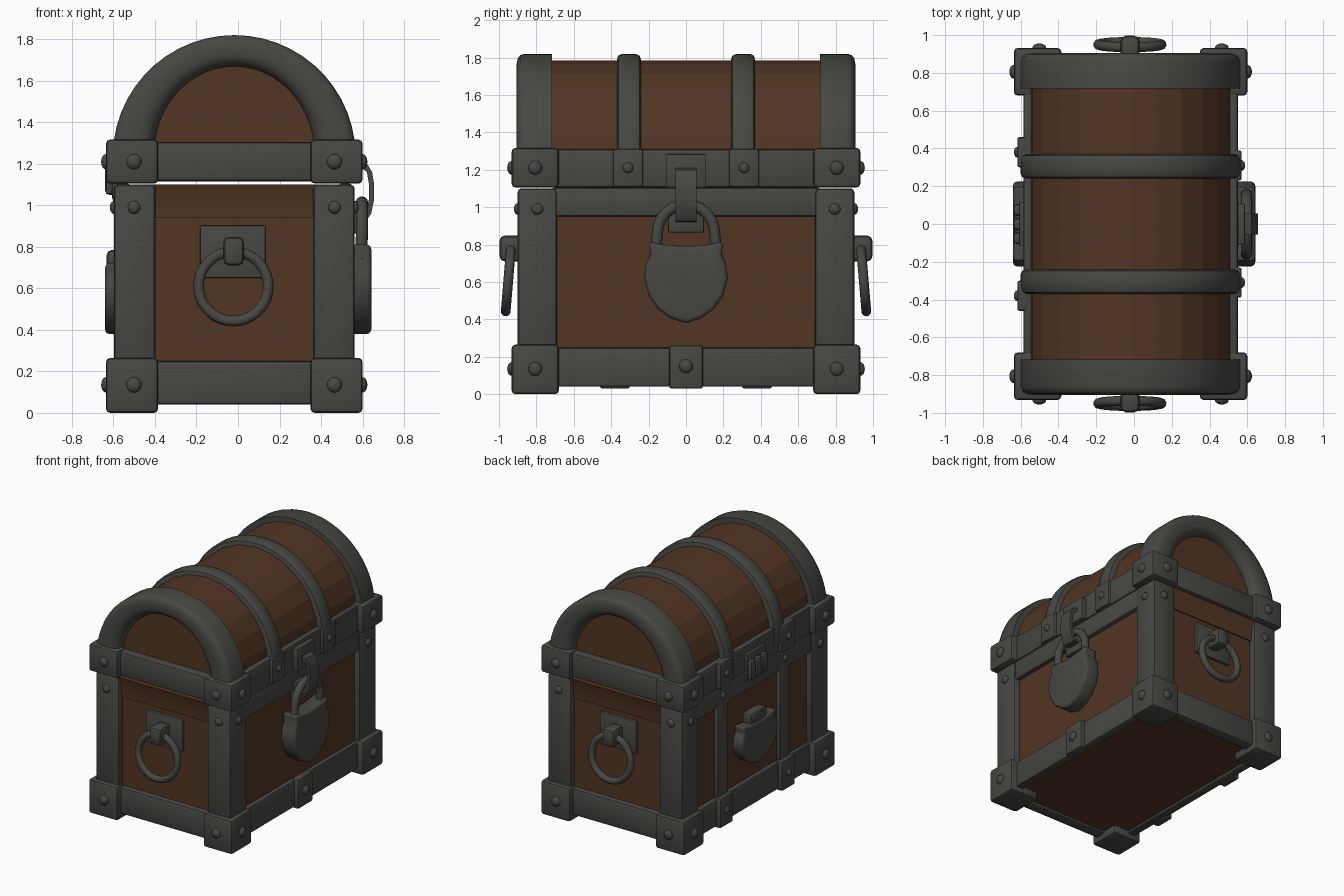
import bpy, bmesh, math
from mathutils import Vector, Matrix

if "Cube" in bpy.data.objects:
    bpy.data.objects.remove(bpy.data.objects["Cube"])

CX = -0.018          # chest body sits slightly off centre in x


def material(name, rgb):
    m = bpy.data.materials.new(name)
    m.diffuse_color = (*rgb, 1)
    m.use_nodes = True
    m.node_tree.nodes["Principled BSDF"].inputs["Base Color"].default_value = m.diffuse_color
    return m


WOOD = material("brown wood", (0.085, 0.036, 0.018))
METAL = material("dark iron", (0.062, 0.065, 0.056))


def finish(name, bm, mat, bevel=0, segs=2, angle=35):
    bmesh.ops.recalc_face_normals(bm, faces=bm.faces[:])
    if bevel:
        edges = [e for e in bm.edges if len(e.link_faces) == 2 and e.calc_face_angle() > 0.7]
        bmesh.ops.bevel(bm, geom=edges, offset=bevel, segments=segs, profile=0.5,
                        affect='EDGES', clamp_overlap=True)
    me = bpy.data.meshes.new(name)
    bm.to_mesh(me)
    bm.free()
    me.materials.append(mat)
    ob = bpy.data.objects.new(name, me)
    ob.location.x = CX
    bpy.context.collection.objects.link(ob)
    smooth(ob, angle)
    return ob


def smooth(ob, angle):
    bpy.ops.object.select_all(action='DESELECT')
    ob.select_set(True)
    bpy.context.view_layer.objects.active = ob
    bpy.ops.object.shade_smooth_by_angle(angle=math.radians(angle))


def box(name, x, y, z, mat=METAL, bevel=0.012):
    bm = bmesh.new()
    bmesh.ops.create_cube(bm, size=1)
    for v in bm.verts:
        v.co = Vector([(a + b) / 2 + c * abs(b - a) for (a, b), c in zip((x, y, z), v.co)])
    return finish(name, bm, mat, bevel)


def prism(name, pts, axis, a, b, mat, bevel=0, segs=2, angle=35):
    """Extrude a 2D outline (other axis, z) along x or y."""
    bm = bmesh.new()
    put = (lambda p, d: (d, p[0], p[1])) if axis == 'x' else (lambda p, d: (p[0], d, p[1]))
    lo = [bm.verts.new(put(p, a)) for p in pts]
    hi = [bm.verts.new(put(p, b)) for p in pts]
    bm.faces.new(lo)
    bm.faces.new(hi)
    n = len(pts)
    for i in range(n):
        bm.faces.new((lo[i], lo[(i + 1) % n], hi[(i + 1) % n], hi[i]))
    return finish(name, bm, mat, bevel, segs, angle)


def arch(name, y0, y1, inner, outer, section, zc=1.235, steps=28):
    """Sweep a (radial 0-1, width 0-1) section over a half ellipse."""
    bm = bmesh.new()
    rings = []
    for i in range(steps + 1):
        t = math.radians(-6 + 192 * i / steps)
        ring = []
        for s, w in section:
            a, b = (inner[k] + (outer[k] - inner[k]) * s for k in (0, 1))
            ring.append(bm.verts.new((a * math.cos(t), y0 + (y1 - y0) * w, zc + b * math.sin(t))))
        rings.append(ring)
    n = len(section)
    for r, q in zip(rings, rings[1:]):
        for j in range(n):
            bm.faces.new((r[j], r[(j + 1) % n], q[(j + 1) % n], q[j]))
    bm.faces.new(rings[0])
    bm.faces.new(rings[-1])
    return finish(name, bm, METAL, angle=40)


def rivet(name, p, axis, r=0.037):
    bm = bmesh.new()
    bmesh.ops.create_uvsphere(bm, u_segments=14, v_segments=8, radius=r)
    s = (0.65, 1, 1) if axis == 'x' else (1, 0.65, 1)
    bmesh.ops.transform(bm, matrix=Matrix.Translation(p) @ Matrix.Diagonal((*s, 1)), verts=bm.verts[:])
    return finish(name, bm, METAL, angle=60)


def tube(name, pts, r, cyclic=False):
    cu = bpy.data.curves.new(name, 'CURVE')
    cu.dimensions = '3D'
    cu.bevel_depth, cu.bevel_resolution, cu.use_fill_caps = r, 3, True
    sp = cu.splines.new('POLY')
    sp.points.add(len(pts) - 1)
    for p, c in zip(sp.points, pts):
        p.co = (*c, 1)
    sp.use_cyclic_u = cyclic
    cu.materials.append(METAL)
    ob = bpy.data.objects.new(name, cu)
    ob.location.x = CX
    bpy.context.collection.objects.link(ob)
    bpy.ops.object.select_all(action='DESELECT')
    ob.select_set(True)
    bpy.context.view_layer.objects.active = ob
    bpy.ops.object.convert(target='MESH')
    smooth(bpy.context.object, 60)


# wooden box and planked barrel lid
box("wood_body", (-0.535, 0.535), (-0.85, 0.85), (0.06, 1.095), WOOD, 0)
barrel = [(0.537 * math.cos(math.radians(15 * i)), 1.235 + 0.55 * math.sin(math.radians(15 * i)))
          for i in range(13)]
prism("wood_lid", [(0.537, 1.118)] + barrel + [(-0.537, 1.118)], 'y', -0.83, 0.83, WOOD, angle=5)

# corner posts, corner blocks and their rivets
for sx in (-1, 1):
    for sy in (-1, 1):
        box("corner_post", (sx * 0.38, sx * 0.58), (sy * 0.69, sy * 0.9), (0.2, 1.1), bevel=0.02)
        for z0, z1, zr in ((0, 0.265, 0.135), (1.105, 1.317, 1.21)):
            box("corner_block", (sx * 0.367, sx * 0.618), (sy * 0.68, sy * 0.932), (z0, z1), bevel=0.02)
            rivet("block_rivet", (sx * 0.618, sy * 0.806, zr), 'x')
            rivet("block_rivet", (sx * 0.483, sy * 0.932, zr), 'y')
        rivet("post_rivet", (sx * 0.58, sy * 0.795, 0.99), 'x', 0.031)
        rivet("post_rivet", (sx * 0.483, sy * 0.9, 0.99), 'y', 0.031)

# end beams, wooden cove strip, ring handle
for sy in (-1, 1):
    box("end_bottom_beam", (-0.4, 0.4), (sy * 0.8, sy * 0.89), (0.04, 0.25), bevel=0.02)
    box("end_lid_beam", (-0.4, 0.4), (sy * 0.8, sy * 0.895), (1.115, 1.305), bevel=0.02)
    bm_pts = [(0.8, 0.94), (0.86, 0.94), (0.863, 0.99), (0.872, 1.05), (0.888, 1.1), (0.8, 1.1)]
    prism("end_wood_strip", [(sy * y, z) for y, z in bm_pts], 'x', -0.4, 0.4, WOOD)
    box("handle_plate", (-0.165, 0.15), (sy * 0.84, sy * 0.872), (0.65, 0.902), bevel=0.006)
    box("handle_bracket", (-0.053, 0.047), (sy * 0.86, sy * 0.997), (0.71, 0.848), bevel=0.028)
    ring = []
    for i in range(36):
        t = math.tau * i / 36
        ring.append((-0.004 + 0.168 * math.sin(t), sy * (0.95 - 0.014 * math.cos(t)),
                     0.61 + 0.168 * math.cos(t)))
    tube("handle_ring", ring, 0.026, True)

# side beams
for sx in (-1, 1):
    for z0, z1 in ((0.04, 0.25), (0.95, 1.105), (1.105, 1.31)):
        box("side_beam", (sx * 0.5, sx * 0.568), (-0.72, 0.72), (z0, z1), bevel=0.015)

# lid arches: rounded end arches and narrow middle bands
END = [(0, 1), (0, 0.35), (0.06, 0.18), (0.18, 0.06), (0.35, 0), (0.65, 0),
       (0.84, 0.03), (0.95, 0.1), (1, 0.22), (1, 1)]
BAND = [(0, 0), (0.6, 0), (0.88, 0.06), (1, 0.22), (1, 0.78), (0.88, 0.94), (0.6, 1), (0, 1)]
for s in (-1, 1):
    arch("end_arch", s * 0.905, s * 0.717, (0.39, 0.435), (0.585, 0.585), END)
    arch("middle_band", s * 0.24, s * 0.37, (0.5, 0.5), (0.583, 0.585), BAND)

    # clips on the lock side and straps with clips on the hinge side
    box("lid_clip", (0.54, 0.588), (s * 0.23, s * 0.39), (1.108, 1.312))
    rivet("clip_rivet", (0.588, s * 0.31, 1.21), 'x', 0.028)
    y0, y1 = s * 0.3, s * 0.46
    box("back_lid_clip", (-0.6, -0.54), (y0, y1), (1.108, 1.312))
    box("back_bottom_clip", (-0.6, -0.54), (y0, y1), (0.03, 0.26))
    box("back_strap", (-0.568, -0.5), (s * 0.32, s * 0.44), (0.2, 1.0))
    for z in (0.15, 1.03, 1.21):
        rivet("back_rivet", (-0.568 if z == 1.03 else -0.6, s * 0.38, z), 'x', 0.028)

box("bottom_clip", (0.54, 0.6), (-0.09, 0.09), (0.03, 0.26))
rivet("clip_rivet", (0.6, 0, 0.15), 'x')

# hasp on the lock side
box("hasp_plate", (0.54, 0.605), (-0.108, 0.108), (1.105, 1.283), bevel=0.006)
box("staple_plate", (0.53, 0.592), (-0.095, 0.095), (0.865, 1.02), bevel=0.006)
outer = [(0.6, 1.21), (0.64, 1.2), (0.664, 1.16), (0.674, 1.1), (0.674, 1.03), (0.66, 0.96), (0.635, 0.925), (0.58, 0.92)]
inner = [(x - 0.025 if 0 < i < 7 else x, z + (-0.022 if i < 2 else 0.022 if i > 5 else 0))
         for i, (x, z) in enumerate(outer)]
prism("hasp_strap", outer + inner[::-1], 'y', -0.055, 0.055, METAL)

# padlock
half = [(0, 0.38), (0.08, 0.405), (0.15, 0.455), (0.2, 0.53), (0.224, 0.62),
        (0.213, 0.7), (0.19, 0.745), (0.2, 0.815), (0.12, 0.8), (0.04, 0.792)]
body = half + [(-y, z) for y, z in half[:0:-1]]
prism("padlock_body", body, 'x', 0.535, 0.66, METAL, 0.022, 3, 50)
arc = [(0.615, 0.153 * math.cos(math.pi * i / 20), 0.86 + 0.153 * math.sin(math.pi * i / 20))
       for i in range(21)]
tube("padlock_shackle", [(0.61, 0.165, 0.74)] + arc + [(0.61, -0.165, 0.74)], 0.03)

# matching badge and hinge on the other side
badge = [(y, 0.38 + (z - 0.38) * 0.79) for y, z in body]
prism("back_badge", badge, 'x', -0.622, -0.53, METAL, 0.02, 3, 50)
box("badge_knob", (-0.615, -0.53), (-0.1, 0.1), (0.69, 0.785), bevel=0.025)
box("hinge_plate", (-0.59, -0.54), (-0.115, 0.115), (1.03, 1.25), bevel=0.008)
for y in (-0.075, 0, 0.075):
    box("hinge_knuckle", (-0.622, -0.56), (y - 0.032, y + 0.032), (1.05, 1.2), bevel=0.02)
